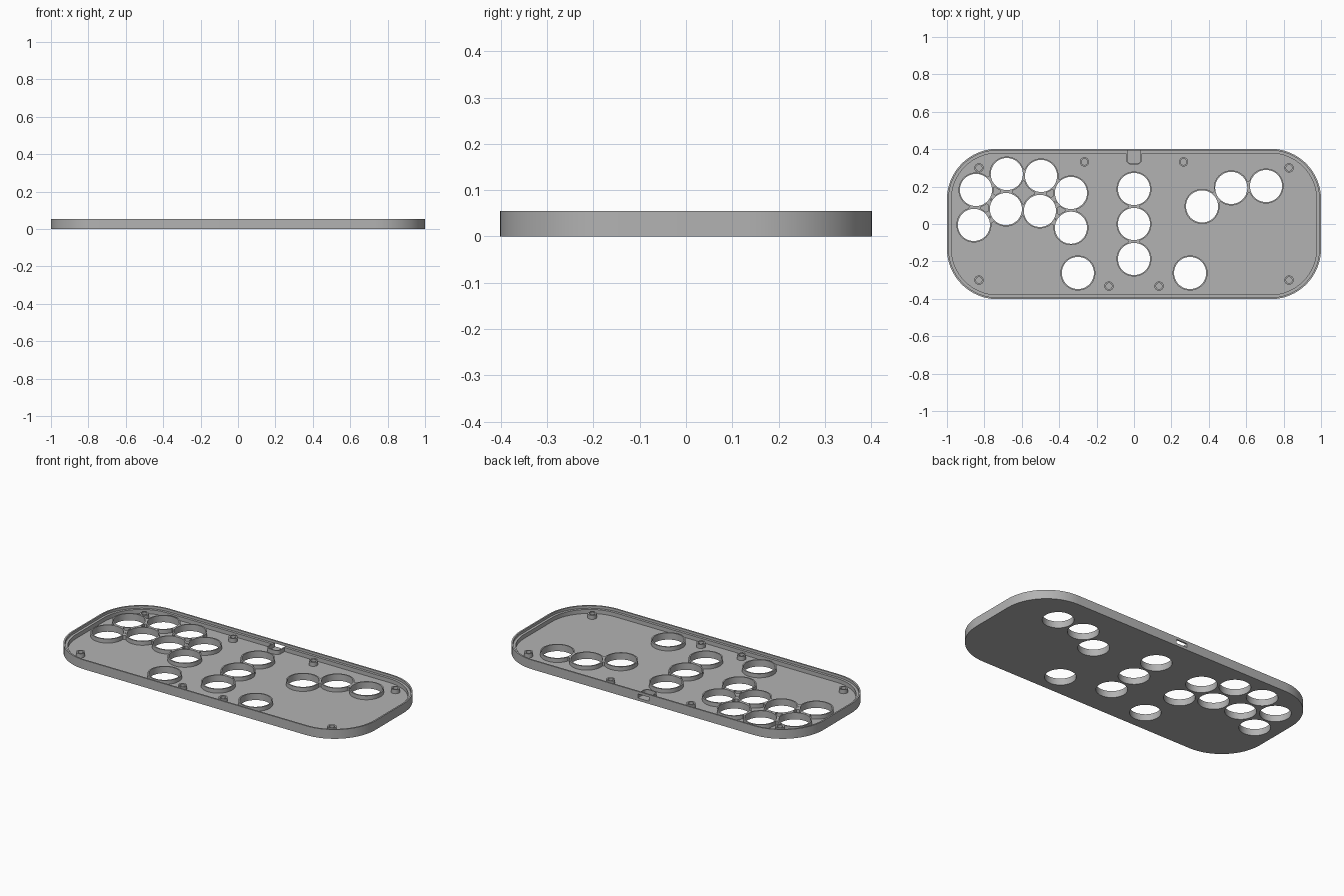
import bpy, bmesh
from math import sin, cos, pi, sqrt, hypot
from mathutils import Vector

cube = bpy.data.objects.get("Cube")
if cube:
    bpy.data.objects.remove(cube)

# One flat grey for the whole tray
grey = bpy.data.materials.new("grey_plastic")
grey.use_nodes = True
colour = (0.45, 0.45, 0.45, 1)
grey.diffuse_color = colour
grey.node_tree.nodes["Principled BSDF"].inputs["Base Color"].default_value = colour

FLOOR, LEDGE, TOP = 0.016, 0.04, 0.055
HALF_X, HALF_Y, CORNER = 1.0, 0.402, 0.27
HOLE, COLLAR = 0.086, 0.0935


def circle(x, y, r, n=48):
    return [(x + r * cos(2 * pi * i / n), y + r * sin(2 * pi * i / n)) for i in range(n)]


def outline(inset, gap=0, n=16):
    """Rounded rectangle, clockwise from the middle of the back edge."""
    r, cx, cy = CORNER - inset, HALF_X - CORNER, HALF_Y - CORNER
    pts = [(gap, HALF_Y - inset)] if gap else []
    for k, (sx, sy) in enumerate([(1, 1), (1, -1), (-1, -1), (-1, 1)]):
        for i in range(n + 1):
            a = pi / 2 - (k + i / n) * pi / 2
            pts.append((sx * cx + r * cos(a), sy * cy + r * sin(a)))
    if gap:
        pts.append((-gap, HALF_Y - inset))
    return pts


def prism(name, groups, z0, z1):
    """Extrude flat regions; each group is an outer loop followed by its holes."""
    whole = bmesh.new()
    for loops in groups:
        bm = bmesh.new()
        for loop in loops:
            vs = [bm.verts.new((x, y, z0)) for x, y in loop]
            for a, b in zip(vs, vs[1:] + vs[:1]):
                bm.edges.new((a, b))
        bmesh.ops.triangle_fill(bm, edges=bm.edges[:], use_beauty=True, normal=(0, 0, 1))
        top = bmesh.ops.extrude_face_region(bm, geom=bm.faces[:], use_keep_orig=True)
        bmesh.ops.translate(bm, vec=(0, 0, z1 - z0),
                            verts=[g for g in top["geom"] if isinstance(g, bmesh.types.BMVert)])
        bmesh.ops.recalc_face_normals(bm, faces=bm.faces[:])
        part = bpy.data.meshes.new("part")
        bm.to_mesh(part)
        bm.free()
        whole.from_mesh(part)
        bpy.data.meshes.remove(part)
    mesh = bpy.data.meshes.new(name)
    whole.to_mesh(mesh)
    whole.free()
    mesh.materials.append(grey)
    obj = bpy.data.objects.new(name, mesh)
    bpy.context.collection.objects.link(obj)
    bpy.ops.object.select_all(action="DESELECT")
    obj.select_set(True)
    bpy.context.view_layer.objects.active = obj
    bpy.ops.object.shade_smooth_by_angle(angle=pi / 6)
    return obj


# Button hole centres
holes = [(-.845, .182), (-.856, -.005), (-.68, .267), (-.685, .08),
         (-.497, .257), (-.503, .07), (-.337, .166), (-.337, -.02),
         (0, .187), (0, 0), (0, -.187), (.364, .094), (.52, .193), (.706, .203),
         (-.3, -.262), (.3, -.262)]

# Floor, stepped wall and thin upper lip
prism("floor", [[outline(0)] + [circle(x, y, HOLE) for x, y in holes]], 0, FLOOR)
SLOT = 0.036
prism("wall", [[outline(0, SLOT) + outline(0.024, SLOT)[::-1]]], FLOOR, LEDGE)
prism("lip", [[outline(0), outline(0.009)]], LEDGE, TOP)

# Raised collars round the button holes
prism("button_collars", [[circle(x, y, COLLAR), circle(x, y, HOLE)] for x, y in holes],
      FLOOR, LEDGE)

# Small fillets joining collars that touch
webs = []
for i, a in enumerate(holes):
    for b in holes[i + 1:]:
        d = Vector(b) - Vector(a)
        if d.length > 0.2:
            continue
        mid, u = (Vector(a) + Vector(b)) / 2, d.normalized()
        v = Vector((-u.y, u.x))
        r = COLLAR - 0.002
        for side in (1, -1):
            arc = [(t, max(0.0005, d.length / 2 - sqrt(r * r - t * t)))
                   for t in (0.005, 0.012, 0.019, 0.026, 0.033)]
            loop = [mid + v * t * side + u * w for t, w in arc]
            loop += [mid + v * t * side - u * w for t, w in reversed(arc)]
            webs.append([[(p.x, p.y) for p in loop]])
prism("collar_webs", webs, FLOOR, LEDGE)

# Hollow screw posts, mirrored left and right
posts = [(s * x, y) for s in (1, -1)
         for x, y in [(.829, .3), (.829, -.3), (.265, .332), (.134, -.332)]]
prism("screw_posts", [[circle(x, y, 0.025, 24), circle(x, y, 0.016, 24)] for x, y in posts],
      FLOOR, LEDGE)


# Thin U-shaped guide in front of the cable slot
def u_path(w, end, r, n=6):
    back = HALF_Y - 0.02
    pts = [(w, back)]
    for k, sx in ((0, 1), (1, -1)):
        for i in range(n + 1):
            a = -(k + i / n) * pi / 2
            pts.append((sx * (w - r) + r * cos(a), end + r + r * sin(a)))
    return pts + [(-w, back)]


prism("cable_guide", [[u_path(0.042, 0.318, 0.026) + u_path(SLOT, 0.324, 0.02)[::-1]]],
      FLOOR, LEDGE)
